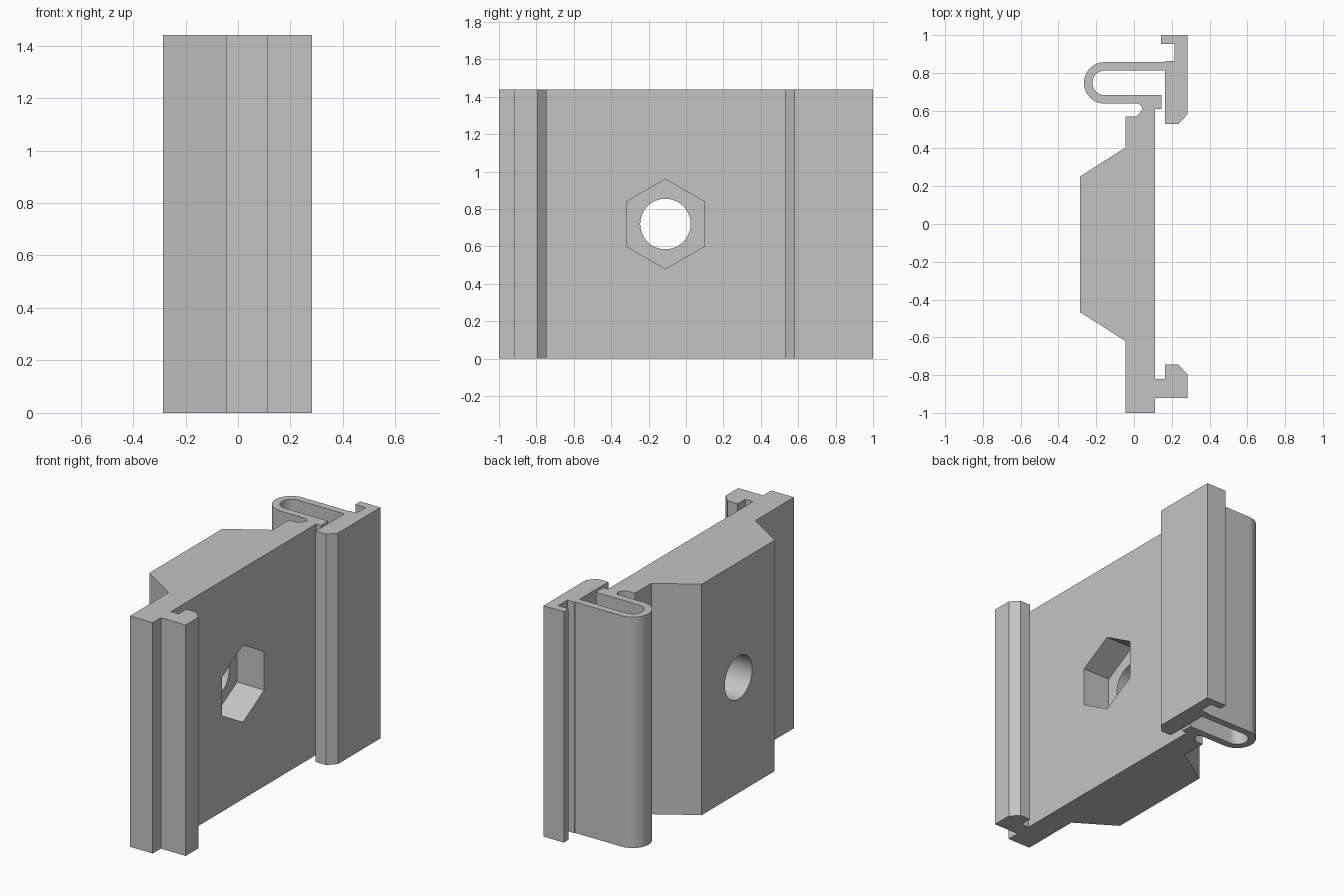
import bpy, bmesh
from math import pi, cos, sin
from mathutils import Matrix

cube = bpy.data.objects.get("Cube")
if cube:
    bpy.data.objects.remove(cube, do_unlink=True)

HEIGHT = 1.44
HOLE_Y, HOLE_Z = -0.11, HEIGHT / 2

grey = bpy.data.materials.new("light_grey_plastic")
grey.use_nodes = True
colour = (0.55, 0.55, 0.55, 1)
grey.diffuse_color = colour
grey.node_tree.nodes["Principled BSDF"].inputs["Base Color"].default_value = colour


def arc(cx, cy, r, start, end, steps):
    """Points along an arc, angles in degrees."""
    angles = [(start + (end - start) * i / steps) * pi / 180 for i in range(steps + 1)]
    return [(cx + r * cos(a), cy + r * sin(a)) for a in angles]


def add_object(name, bm):
    bmesh.ops.recalc_face_normals(bm, faces=bm.faces[:])
    mesh = bpy.data.meshes.new(name)
    bm.to_mesh(mesh)
    bm.free()
    mesh.materials.append(grey)
    obj = bpy.data.objects.new(name, mesh)
    bpy.context.collection.objects.link(obj)
    return obj


def extrude_profile(name, points, height):
    bm = bmesh.new()
    face = bm.faces.new([bm.verts.new((x, y, 0)) for x, y in points])
    result = bmesh.ops.extrude_face_region(bm, geom=[face])
    top = [v for v in result["geom"] if isinstance(v, bmesh.types.BMVert)]
    bmesh.ops.translate(bm, vec=(0, 0, height), verts=top)
    return add_object(name, bm)


def prism_along_x(name, sides, radius, x0, x1, turn):
    bm = bmesh.new()
    place = (Matrix.Translation(((x0 + x1) / 2, HOLE_Y, HOLE_Z))
             @ Matrix.Rotation(pi / 2, 4, 'Y') @ Matrix.Rotation(turn, 4, 'Z'))
    bmesh.ops.create_cone(bm, cap_ends=True, segments=sides, radius1=radius,
                          radius2=radius, depth=x1 - x0, matrix=place)
    return add_object(name, bm)


# Fixed hook at the front end
profile = [(-0.045, -1), (0.112, -1), (0.112, -0.92), (0.283, -0.92),
           (0.283, -0.795), (0.235, -0.745), (0.165, -0.745),
           (0.165, -0.82), (0.112, -0.82)]
# Root of the spring and inside of its bend
profile += [(0.112, 0.61), (0.145, 0.61), (0.145, 0.682)]
profile += arc(-0.155, 0.747, 0.065, 270, 90, 20)
# Sprung hook and release lip at the back end
profile += [(0.165, 0.812), (0.165, 0.53), (0.235, 0.53), (0.283, 0.58),
            (0.283, 1), (0.143, 1), (0.143, 0.952), (0.215, 0.952),
            (0.215, 0.862), (0.165, 0.862), (0.165, 0.857)]
# Outside of the bend and the small rounded relief
profile += arc(-0.155, 0.747, 0.11, 90, 270, 24)
profile += arc(0.016, 0.611, 0.026, 90, -45, 8)
profile += arc(0, 0.598, 0.03, -45, -90, 4)
# Thickened block on the left-hand side of the plate
profile += [(-0.045, 0.568), (-0.045, 0.405), (-0.285, 0.252),
            (-0.285, -0.467), (-0.045, -0.62)]
clip = extrude_profile("rail_clip", profile, HEIGHT)

# Nut pocket and bolt hole
cutters = [prism_along_x("nut_pocket_cutter", 6, 0.24, -0.075, 0.2, pi / 2),
           prism_along_x("bolt_hole_cutter", 48, 0.135, -0.4, 0.0, 0)]
bpy.context.view_layer.objects.active = clip
for cutter in cutters:
    cutter.hide_render = True
    cut = clip.modifiers.new(cutter.name, 'BOOLEAN')
    cut.operation = 'DIFFERENCE'
    cut.solver = 'EXACT'
    cut.object = cutter
    bpy.ops.object.modifier_apply(modifier=cut.name)
    bpy.data.objects.remove(cutter, do_unlink=True)

bpy.ops.object.select_all(action='DESELECT')
clip.select_set(True)
bpy.ops.object.shade_smooth_by_angle(angle=pi / 7)
